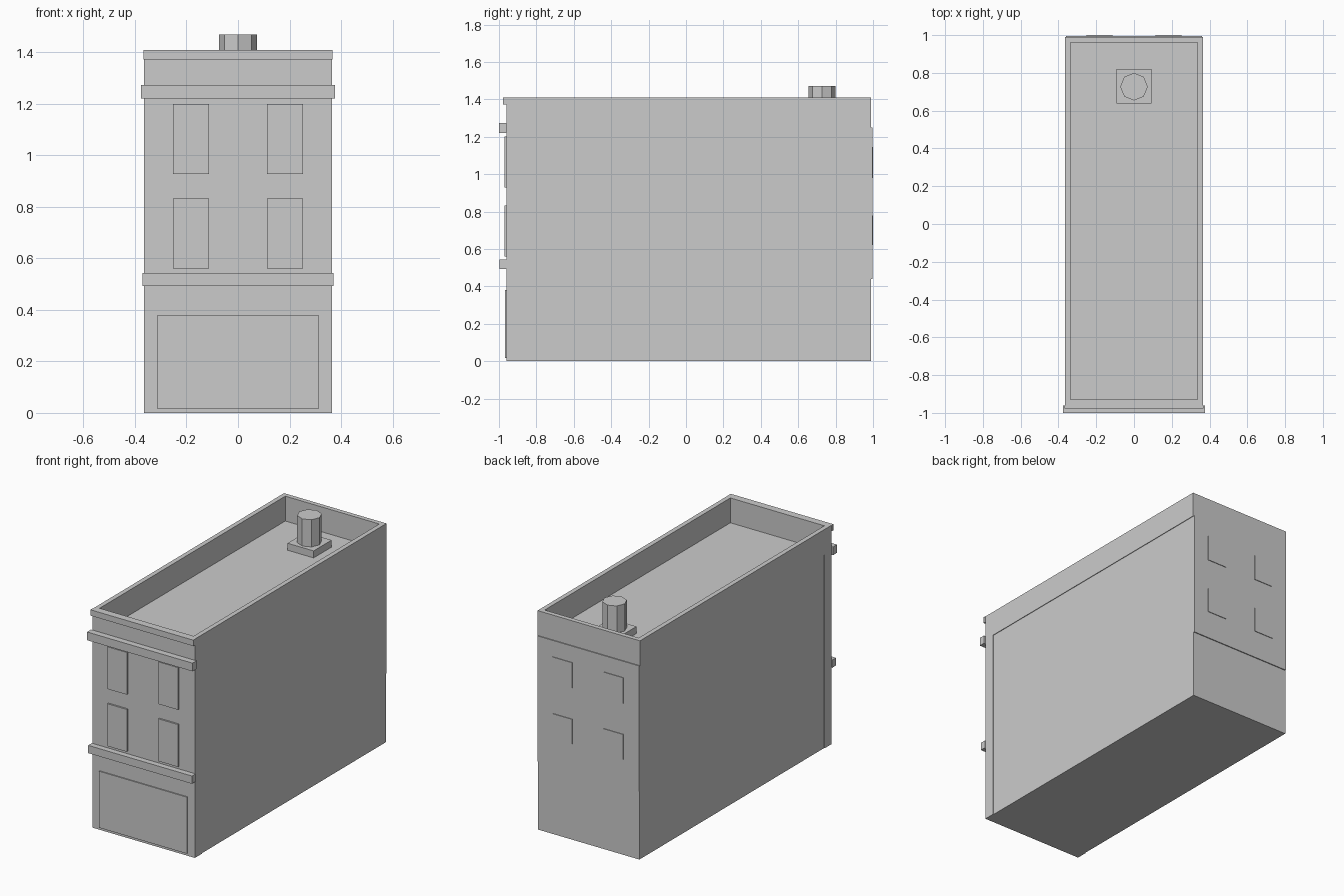
import bpy, bmesh
from mathutils import Vector

cube = bpy.data.objects.get("Cube")
if cube:
    bpy.data.objects.remove(cube, do_unlink=True)

# Single plain material
grey = bpy.data.materials.new("light_grey")
grey.use_nodes = True
colour = (0.6, 0.6, 0.6, 1)
grey.diffuse_color = colour
grey.node_tree.nodes["Principled BSDF"].inputs["Base Color"].default_value = colour


def finish(name, bm):
    mesh = bpy.data.meshes.new(name)
    bm.to_mesh(mesh)
    bm.free()
    mesh.materials.append(grey)
    obj = bpy.data.objects.new(name, mesh)
    bpy.context.collection.objects.link(obj)
    return obj


def box_mesh(x, y, z):
    """Box mesh from (min, max) ranges."""
    bm = bmesh.new()
    bmesh.ops.create_cube(bm, size=1)
    for v in bm.verts:
        v.co = Vector([r[0] if c < 0 else r[1] for c, r in zip(v.co, (x, y, z))])
    return bm


def box(name, x, y, z):
    return finish(name, box_mesh(x, y, z))


def sym(half):
    return (-half, half)


HALF, FRONT, BACK = 0.365, -0.96, 0.99
ROOF, TOP = 1.25, 1.41

# Main walls: the facade and parapet stand slightly proud of the side walls
box("side_walls", sym(HALF - 0.004), (-0.89, BACK), (0, ROOF))
box("facade", sym(HALF), (FRONT, -0.89), (0, ROOF))
box("upper_back_wall", sym(HALF - 0.004), (BACK, 0.996), (0.44, ROOF))

# Parapet with sunken flat roof
bm = box_mesh(sym(HALF), (FRONT, BACK), (ROOF - 0.002, TOP))
bm.normal_update()
top = max(bm.faces, key=lambda f: f.calc_center_median().z)
bmesh.ops.inset_region(bm, faces=[top], thickness=0.03, use_even_offset=True)
sunk = bmesh.ops.extrude_discrete_faces(bm, faces=[top])["faces"][0]
for v in sunk.verts:
    v.co.z = ROOF
finish("parapet_and_roof", bm)

# Horizontal trim on the front
box("coping", sym(HALF + 0.002), (-0.978, FRONT), (1.372, TOP))
box("cornice", sym(0.376), (-1.0, FRONT), (1.22, 1.273))
box("shopfront_band", sym(0.37), (-0.997, FRONT), (0.493, 0.543))

# Shopfront panel and windows
box("shopfront_panel", sym(0.312), (-0.967, FRONT), (0.016, 0.38))
for side, sign in (("right", -1), ("left", 1)):
    x = sorted((sign * 0.113, sign * 0.252))
    for level, front_z, back_z in (("lower", (0.56, 0.833), (0.62, 0.78)),
                                   ("upper", (0.928, 1.2), (0.98, 1.145))):
        box(f"front_window_{level}_{side}", x, (-0.971, FRONT), front_z)
        box(f"back_window_{level}_{side}", x, (BACK, 1.0), back_z)

# Roof vent: square base with an eight-sided stack
box("vent_base", sym(0.093), (0.637, 0.82), (ROOF - 0.002, 1.295))
bm = bmesh.new()
bmesh.ops.create_cone(bm, cap_ends=True, segments=8, radius1=0.073,
                      radius2=0.073, depth=0.18)
bmesh.ops.translate(bm, verts=bm.verts, vec=(0, 0.727, 1.38))
finish("vent_stack", bm)
